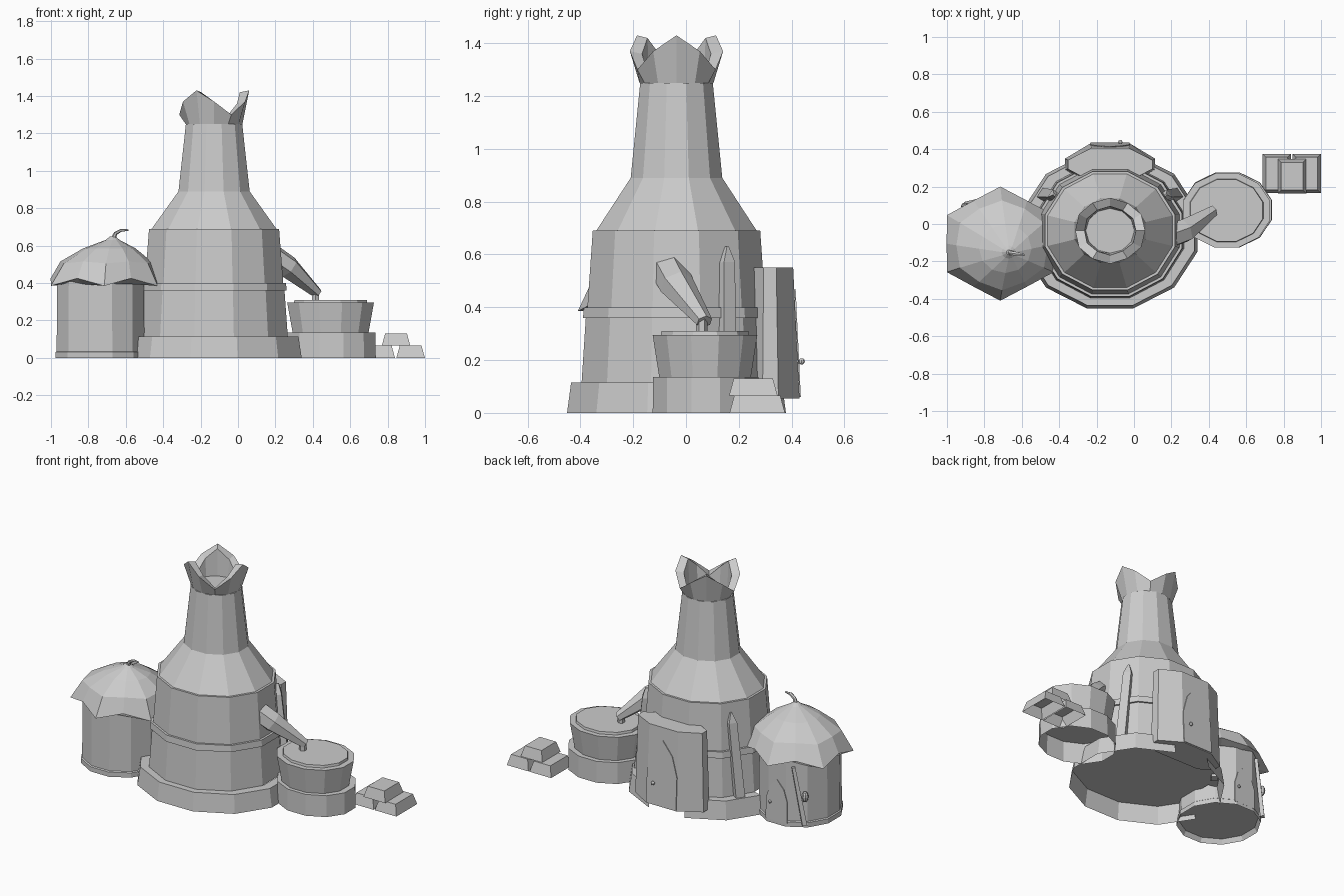
import bpy, bmesh
from math import sin, cos, pi, radians
from mathutils import Vector

cube = bpy.data.objects.get("Cube")
if cube:
    bpy.data.objects.remove(cube, do_unlink=True)

clay = bpy.data.materials.new("clay_grey")
clay.use_nodes = True
GREY = (0.6, 0.6, 0.6, 1)
clay.diffuse_color = GREY
clay.node_tree.nodes["Principled BSDF"].inputs["Base Color"].default_value = GREY


def finish(name, bm):
    bmesh.ops.recalc_face_normals(bm, faces=bm.faces)
    mesh = bpy.data.meshes.new(name)
    bm.to_mesh(mesh)
    bm.free()
    mesh.materials.append(clay)
    ob = bpy.data.objects.new(name, mesh)
    bpy.context.collection.objects.link(ob)
    return ob


def loft(name, rings, cap_start=True, cap_end=True, skip=()):
    """Skin a list of equal-length point rings, leaving out skipped sides."""
    bm = bmesh.new()
    rows = [[bm.verts.new(p) for p in ring] for ring in rings]
    n = len(rows[0])
    for a, b in zip(rows, rows[1:]):
        for i in range(n):
            j = (i + 1) % n
            if i not in skip:
                bm.faces.new((a[i], a[j], b[j], b[i]))
    if cap_start:
        bm.faces.new(rows[0][::-1])
    if cap_end:
        bm.faces.new(rows[-1])
    return finish(name, bm)


def ring(c, rx, ry, z, n=12, turn=0.5):
    return [(c[0] + rx * cos(2 * pi * (i + turn) / n),
             c[1] + ry * sin(2 * pi * (i + turn) / n), z) for i in range(n)]


def lathe(name, c, profile, ratio, n=12, turn=0.5, **options):
    return loft(name, [ring(c, r, r * ratio, z, n, turn) for r, z in profile], **options)


def beam(name, points, sizes, side, n=4):
    """Square or round bar through points, sized (width, height) at each."""
    rings = []
    side = Vector(side).normalized()
    for k, p in enumerate(points):
        d = Vector(points[min(k + 1, len(points) - 1)]) - Vector(points[max(k - 1, 0)])
        up = side.cross(d).normalized()
        w, h = sizes[k]
        rings.append([Vector(p) + side * (w * cos(2 * pi * (i + .5) / n))
                      + up * (h * sin(2 * pi * (i + .5) / n)) for i in range(n)])
    return loft(name, rings)


def door(name, cx, y0, slope, z0, w, h, t=.005):
    """Thin pointed-arch plate facing +y."""
    outline = [(-w, 0), (w, 0), (w, .5 * h), (w * .65, .8 * h), (0, h), (-w * .65, .8 * h), (-w, .5 * h)]
    return loft(name, [[(cx + x, y0 - slope * z + d, z0 + z) for x, z in outline] for d in (0, t)])


def ball(name, c, r, tall=1):
    bm = bmesh.new()
    bmesh.ops.create_uvsphere(bm, u_segments=8, v_segments=6, radius=r)
    bmesh.ops.scale(bm, verts=bm.verts, vec=(1, 1, tall))
    bmesh.ops.translate(bm, verts=bm.verts, vec=c)
    finish(name, bm)


# Furnace tower: open plinth, body with belt, inset shoulder and neck
T = (-0.128, -0.036)
lathe("plinth", T, [(.485, 0), (.467, .115), (.41, .115)], .885,
      cap_start=False, cap_end=False, skip=(2, 5))
lathe("tower_body", T, [(.408, .115), (.39, .36), (.402, .36), (.398, .4),
                        (.383, .4), (.36, .69), (.345, .69), (.197, .89), (.156, 1.25)], .912)

# Crown with three pointed petals
outer, lip, inner = [], [], []
for k in range(12):
    a = 2 * pi * k / 12
    step = min(k % 4, 4 - k % 4)
    z = (1.43, 1.37, 1.3)[step]
    r = (.188, .192, .186)[step]
    for dest, rad, h in ((outer, r, z), (lip, r - .05, z - .01), (inner, .13, 1.25)):
        dest.append((T[0] + rad * cos(a), T[1] + rad * .92 * sin(a), h))
loft("crown", [ring(T, .152, .14, 1.25, 12, 0), outer, lip, inner])

# Eight-sided rear gatehouse with pointed door and knob
half = [(.107, .12), (.24, .04), (.24, -.02), (.16, -.07)]
plan = half + [(-x, y) for x, y in reversed(half)]
loft("gatehouse", [[(T[0] + x * sx, .31 + y * sy, z) for x, y in plan]
                   for sx, sy, z in ((1, 1, .055), (.94, .8, .55))])
door("gate_door", T[0], .43, .048, .06, .105, .41)
ball("gate_knob", (-.073, .438, .195), .012)

# Pointed planks leaning on both sides of the tower
for s in (-1, 1):
    path = [(T[0] + s * x, y, z) for x, y, z in
            ((.36, .158, .1), (.305, .155, .57), (.297, .155, .63))]
    beam("leaning_plank", path, [(.04, .028), (.035, .025), (.006, .01)], (-s * .55, .83, 0))

# Casting vat on its hollow pedestal, with spout
V = (.495, .072)
lathe("vat_pedestal", (.5, .075), [(.245, 0), (.243, .135)], .85, cap_start=False)
lathe("vat", V, [(.21, .135), (.24, .295), (.203, .295), (.2, .31)], .855)
beam("spout", [(.16, -.075, .56), (.27, -.035, .485), (.425, .07, .345)],
     [(.07, .065), (.068, .062), (.032, .028)], (-.46, .88, 0), n=6)
lathe("spout_pour", (.415, .06), [(.022, .3), (.022, .37)], 1, n=6)

# Round hut with recessed floor and flared foot
H = (-.735, -.1)
lathe("hut_wall", H, [(.235, .03), (.25, 0), (.25, .03), (.243, .035), (.24, .42)], 1)

# Scalloped roof whose tip is off centre
R = (-.715, -.105)


def roof_ring(r, z, lift, shift, pinch=1):
    """Six low points with lifted, pinched-in middles between them."""
    pts = []
    for i in range(12):
        a = radians(30 * i)
        low = i % 2
        rr = r if low else r * pinch
        pts.append((R[0] + .045 * shift + rr * 1.08 * cos(a),
                    R[1] - .045 * shift + rr * sin(a), z + (0 if low else lift)))
    return pts


loft("hut_roof", [roof_ring(.23, .395, 0, 0), roof_ring(.305, .385, .04, 0, .87),
                  roof_ring(.24, .505, .01, .2, .94), roof_ring(.13, .585, 0, .6),
                  roof_ring(.035, .63, 0, 1), roof_ring(.012, .65, 0, 1)])
beam("roof_stem", [(-.668, -.15, .63), (-.655, -.155, .665), (-.625, -.16, .682), (-.585, -.165, .683)],
     [(.016, .016), (.012, .01), (.012, .008), (.006, .004)], (0, 1, 0), n=6)

# Hut door, knob, leaning pole and lantern
door("hut_door", H[0], .137, .02, .02, .075, .26)
ball("hut_knob", (H[0] + .045, .142, .13), .01)
beam("hut_pole", [(-.905, .1, .02), (-.84, .12, .38)], [(.02, .018), (.014, .014)], (.7, .7, 0))
ball("hut_lantern", (-.905, .095, .2), .02, 1.7)

# Stack of tapered hollow ingots
for name, cx, cy, z, depth in (("ingot_left", .763, .27, 0, .105), ("ingot_right", .923, .27, 0, .105),
                               ("ingot_top", .845, .255, .065, .092)):
    corners = ((-1, -1), (1, -1), (1, 1), (-1, 1))
    loft(name, [[(cx + sx * w, cy + sy * d, h) for sx, sy in corners]
                for w, d, h in ((.076, depth, z), (.058, depth - .018, z + .066))], cap_start=False)
